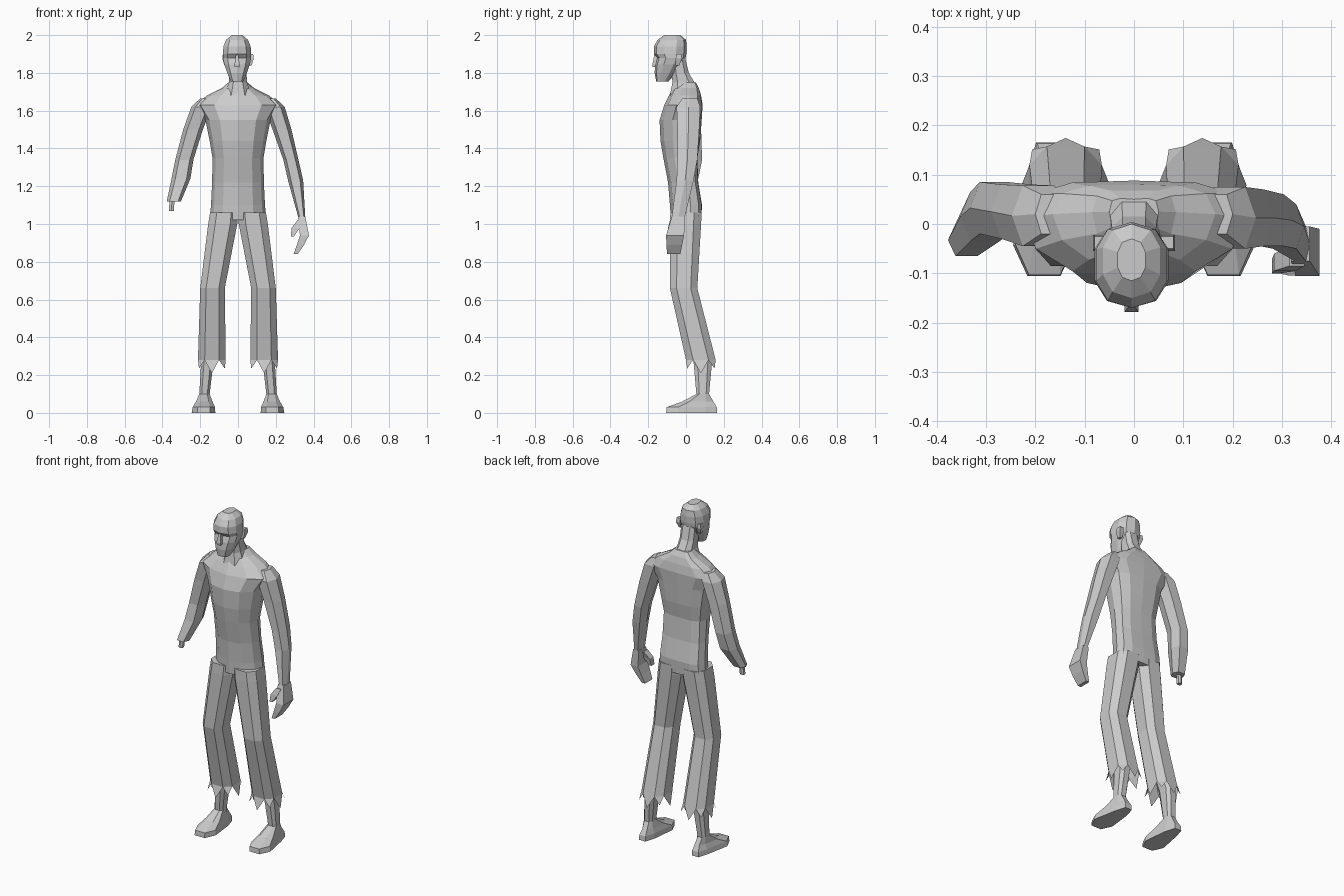
import bpy, bmesh
from math import cos, sin, tau
from mathutils import Vector


def spow(v, p):
    return (abs(v) ** p) * (1 if v >= 0 else -1)


def loft(name, rings, n=8, p=0.75, shift=0.5, bow=0.0, mirror=False, teeth=False, warp=None):
    """Stack n-sided rings given as (z, x0, x1, y0, y1)."""
    unit = [(spow(cos(tau * (i + shift) / n), p), spow(sin(tau * (i + shift) / n), p)) for i in range(n)]
    mx, my = max(abs(u[0]) for u in unit), max(abs(u[1]) for u in unit)
    bm = bmesh.new()
    loops = []
    for z, x0, x1, y0, y1 in rings:
        loop = []
        for u, v in unit:
            u, v = u / mx, v / my
            co = Vector(((x0 + x1) / 2 + u * (x1 - x0) / 2,
                         (y0 + y1) / 2 + v * (y1 - y0) / 2 + bow * u * u, z))
            loop.append(bm.verts.new(warp(co) if warp else co))
        loops.append(loop)
    for a, b in zip(loops, loops[1:]):
        for i in range(n):
            j = (i + 1) % n
            bm.faces.new((a[i], a[j], b[j], b[i]))
    bm.faces.new(loops[0])
    if teeth:
        # torn hem: one flared spike on each bottom edge
        last = loops[-1]
        mid = sum((v.co for v in last), Vector()) / n
        for i in range(n):
            a, b = last[i], last[(i + 1) % n]
            tip = (a.co + b.co) / 2
            tip += (tip - mid) * 0.22
            tip.z -= 0.07 if i % 2 else 0.045
            bm.faces.new((a, b, bm.verts.new(tip)))
    else:
        bm.faces.new(loops[-1])
    bmesh.ops.recalc_face_normals(bm, faces=bm.faces)
    mesh = bpy.data.meshes.new(name)
    bm.to_mesh(mesh)
    bm.free()
    ob = bpy.data.objects.new(name, mesh)
    bpy.context.collection.objects.link(ob)
    if mirror:
        ob.modifiers.new("Mirror", "MIRROR").use_mirror_merge = False
    return ob


def centred(rows, cx=0.0):
    """Turn (z, half width, y0, y1) rows into ring rows."""
    return [(z, cx - w, cx + w, y0, y1) for z, w, y0, y1 in rows]


# torso, hips to collar
loft("torso", centred([
    (1.02, 0.150, -0.080, 0.080), (1.10, 0.143, -0.085, 0.085),
    (1.22, 0.137, -0.095, 0.065), (1.35, 0.135, -0.120, 0.060),
    (1.44, 0.150, -0.135, 0.075), (1.55, 0.172, -0.140, 0.083),
    (1.63, 0.225, -0.115, 0.088), (1.68, 0.165, -0.090, 0.080),
    (1.72, 0.085, -0.070, 0.068), (1.75, 0.050, -0.050, 0.050)]),
    n=12, p=0.85, shift=0, bow=0.025)

# neck
loft("neck", centred([
    (1.68, 0.070, -0.085, 0.070), (1.75, 0.048, -0.072, 0.045),
    (1.80, 0.045, -0.075, 0.015), (1.88, 0.045, -0.075, -0.005)]), n=8)

# head with recessed eye line
loft("head", centred([
    (1.755, 0.034, -0.158, -0.092), (1.800, 0.052, -0.166, -0.050),
    (1.845, 0.068, -0.164, -0.018), (1.880, 0.075, -0.154, -0.002),
    (1.900, 0.075, -0.170, 0.002), (1.940, 0.072, -0.170, 0.004),
    (1.975, 0.058, -0.150, 0.000), (2.000, 0.028, -0.115, -0.030)], -0.005),
    n=10, p=0.85)
loft("nose", centred([
    (1.830, 0.012, -0.176, -0.140), (1.845, 0.014, -0.178, -0.140),
    (1.895, 0.006, -0.168, -0.140)], -0.005), n=4)
loft("ear", [(1.840, 0.055, 0.072, -0.055, -0.035),
             (1.875, 0.055, 0.083, -0.055, -0.022),
             (1.900, 0.055, 0.080, -0.050, -0.025)], n=4, mirror=True)

# arm with the whole hand
loft("whole_arm", [
    (1.665, 0.14, 0.200, -0.02, 0.060), (1.62, 0.14, 0.247, -0.05, 0.075),
    (1.50, 0.183, 0.283, -0.045, 0.070), (1.34, 0.24, 0.320, -0.045, 0.060),
    (1.23, 0.265, 0.345, -0.05, 0.040), (1.04, 0.318, 0.356, -0.075, -0.005)], n=6, shift=0)
loft("hand", [
    (1.04, 0.318, 0.356, -0.075, -0.005), (0.94, 0.328, 0.376, -0.105, -0.010),
    (0.89, 0.312, 0.350, -0.104, -0.020), (0.84, 0.294, 0.316, -0.100, -0.030)], n=4)
loft("thumb", [
    (1.02, 0.315, 0.345, -0.085, -0.045), (0.98, 0.284, 0.328, -0.095, -0.060),
    (0.935, 0.280, 0.296, -0.100, -0.070)], n=4)

# severed arm with protruding bone
loft("severed_arm", [
    (1.665, -0.200, -0.14, -0.02, 0.060), (1.62, -0.247, -0.14, -0.045, 0.078),
    (1.50, -0.290, -0.186, -0.03, 0.080), (1.34, -0.332, -0.236, -0.02, 0.085),
    (1.24, -0.352, -0.252, -0.035, 0.065), (1.12, -0.377, -0.302, -0.065, 0.000)], n=6, shift=0)
loft("arm_bone", [
    (1.15, -0.360, -0.330, -0.045, -0.018), (1.10, -0.364, -0.338, -0.047, -0.020),
    (1.07, -0.366, -0.340, -0.048, -0.021)], n=6)

# torn trouser legs
loft("trouser_leg", [
    (1.06, 0.000, 0.148, -0.083, 0.083), (1.00, 0.004, 0.158, -0.085, 0.080),
    (0.66, 0.070, 0.200, -0.085, 0.060), (0.28, 0.065, 0.212, 0.000, 0.157)],
    n=8, mirror=True, teeth=True)


# bare shins and feet, heel narrower than the toes
def narrow_heel(co):
    if co.z < 0.07 and co.y > 0.05:
        co.x = 0.175 + (co.x - 0.18) * 0.65
    return co


loft("shin_and_foot", [
    (0.45, 0.105, 0.180, -0.005, 0.090), (0.27, 0.130, 0.195, 0.040, 0.138),
    (0.10, 0.150, 0.205, 0.055, 0.122), (0.06, 0.135, 0.222, -0.020, 0.145),
    (0.03, 0.122, 0.240, -0.103, 0.163), (0.00, 0.120, 0.245, -0.105, 0.165)],
    n=8, p=0.7, mirror=True, warp=narrow_heel)
